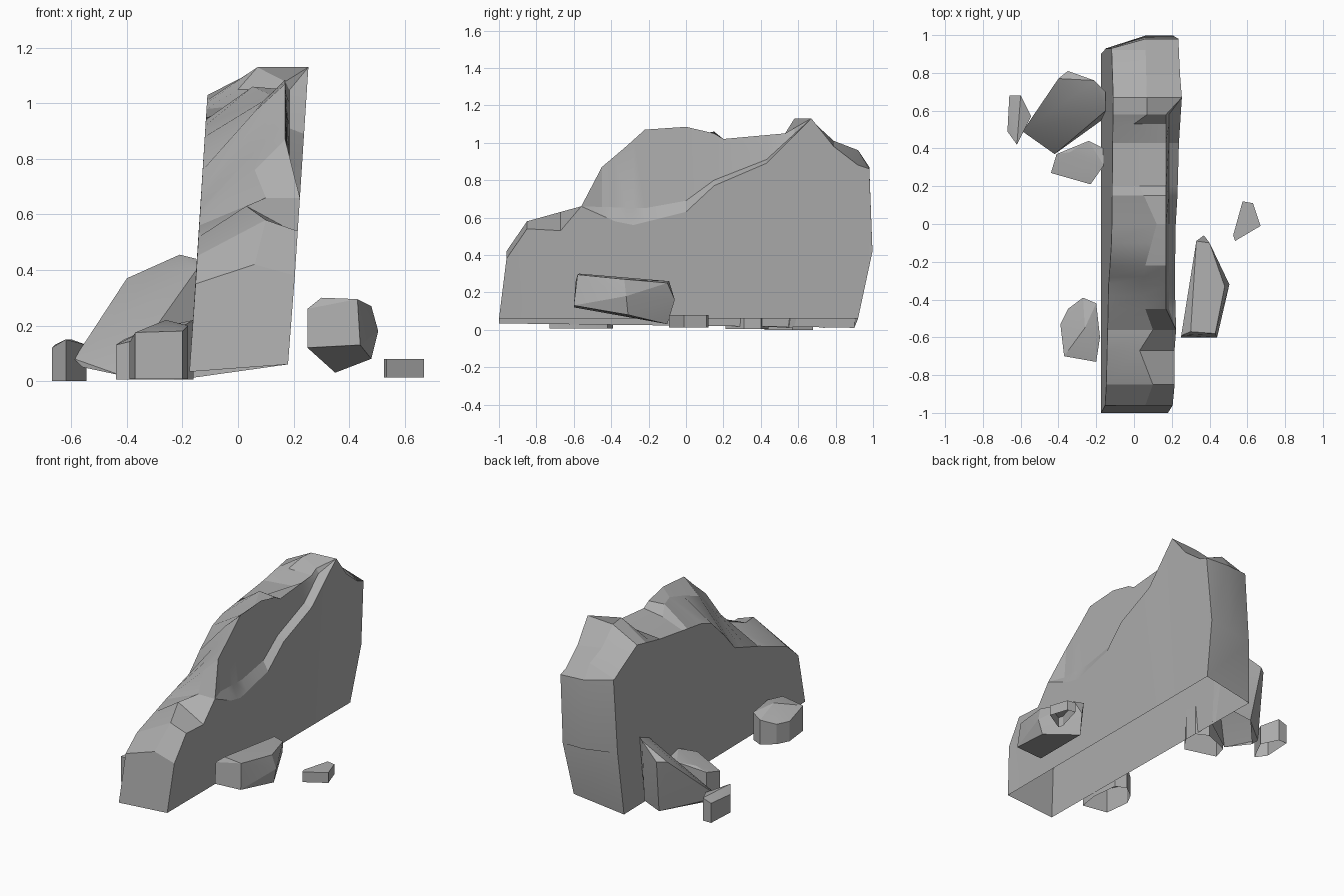
import bpy, bmesh, math

default_cube = bpy.data.objects.get("Cube")
if default_cube:
    bpy.data.objects.remove(default_cube, do_unlink=True)

stone = bpy.data.materials.new("grey_stone")
stone.use_nodes = True
stone_colour = (0.42, 0.42, 0.42, 1)
stone.diffuse_color = stone_colour
stone.node_tree.nodes["Principled BSDF"].inputs["Base Color"].default_value = stone_colour


def finish(name, mesh_builder, angle):
    """Turn a bmesh into a shaded stone object."""
    mesh = bpy.data.meshes.new(name)
    mesh_builder.to_mesh(mesh)
    mesh_builder.free()
    mesh.materials.append(stone)
    stone_object = bpy.data.objects.new(name, mesh)
    bpy.context.collection.objects.link(stone_object)
    bpy.ops.object.select_all(action='DESELECT')
    bpy.context.view_layer.objects.active = stone_object
    stone_object.select_set(True)
    bpy.ops.object.shade_smooth_by_angle(angle=math.radians(angle))
    stone_object.select_set(False)


def sample(profile, position):
    """Height of a broken-line profile at a position along the cliff."""
    for (start, low), (end, high) in zip(profile, profile[1:]):
        if position <= end:
            factor = max(0, (position - start) / (end - start))
            return low + (high - low) * factor
    return profile[-1][1]


# Cliff profiles, each a list of (y, height)
left_rim = [(-.96, .35), (-.85, .45), (-.56, .56), (-.32, .64), (-.22, .76), (-.1, .88),
            (0, .92), (.43, .98), (.67, 1.03), (.92, .9)]
ridge = [(-.96, .42), (-.85, .58), (-.67, .63), (-.56, .66), (-.45, .76), (-.32, .86),
         (-.22, .97), (-.1, 1.01), (0, 1.03), (.15, 1.06), (.2, 1), (.43, 1), (.53, 1.05),
         (.58, 1.13), (.67, 1.12), (.79, 1.01), (.92, .96), (.98, .87)]
right_rim = [(-.96, .38), (-.85, .54), (-.67, .53), (-.56, .66), (-.45, .87), (-.32, .98),
             (-.22, 1.07), (0, 1.085), (.15, 1.05), (.2, 1.02), (.53, 1.05), (.67, 1.13),
             (.79, .98), (.92, .88), (.98, .86)]
ledge_top = [(-.56, .66), (-.22, .65), (0, .69), (.15, .8), (.43, .91), (.67, 1.13)]
ledge_foot = [(-.56, .66), (-.38, .58), (-.28, .56), (0, .63), (.15, .77), (.43, .89), (.67, 1.13)]
ridge_offset = [(-.96, .06), (-.85, .1), (-.67, .03), (-.56, .1), (-.45, .06), (-.32, .04),
                (-.22, .06), (0, .12), (.2, .03), (.43, .1), (.53, 0), (.58, .07), (.98, .06)]


def left_x(height):
    return -.175 + .063 * height


def right_x(height):
    return .18 + .065 * height


def cliff_ring(y, flat_height=None):
    """One cross-section: left foot, left rim, ridge, right rim, ledge, right foot."""
    foot_y = -1 if y < -.95 else min(y, .92)
    left_y = min(y, .93)
    if flat_height is not None:
        rim = crest = edge = upper = lower = flat_height
    else:
        rim, crest, edge = (sample(line, y) for line in (left_rim, ridge, right_rim))
        upper, lower = edge, edge
        if -.56 < y < .67:
            upper, lower = sample(ledge_top, y), sample(ledge_foot, y)
    has_ledge = upper < edge
    inner = .17 if has_ledge else right_x(edge)
    inner_foot = .185 if has_ledge else right_x(upper)
    return [(left_x(0), min(foot_y, .9), .022 - .012 * y),
            (left_x(rim), left_y, rim),
            (sample(ridge_offset, y), y, crest),
            (inner, y, edge),
            (inner_foot, y, upper),
            (right_x(lower), y, lower),
            (right_x(0), foot_y, .06)]


# Main cliff shell lofted along its length, open underneath
cliff = bmesh.new()
stations = sorted({y for y, height in ridge + ledge_foot})
rings = [cliff_ring(y) for y in stations]
rings.append(cliff_ring(.997, flat_height=.42))
rings = [[cliff.verts.new(point) for point in ring] for ring in rings]
for ring, following in zip(rings, rings[1:]):
    for index in range(len(ring) - 1):
        after = index + 1
        cliff.faces.new((ring[index], following[index], following[after], ring[after]))
cliff.faces.new(reversed(rings[0]))
cliff.faces.new(rings[-1])
bmesh.ops.remove_doubles(cliff, verts=cliff.verts, dist=.001)
bmesh.ops.dissolve_degenerate(cliff, edges=cliff.edges, dist=.0005)
bmesh.ops.recalc_face_normals(cliff, faces=cliff.faces)
finish("cliff_slab", cliff, 18)


def rock(name, points, open_base=True):
    """Faceted boulder wrapped around a few corner points."""
    boulder = bmesh.new()
    corners = [boulder.verts.new(point) for point in points]
    hull = bmesh.ops.convex_hull(boulder, input=corners)
    spare = [item for item in hull["geom_interior"] if isinstance(item, bmesh.types.BMVert)]
    bmesh.ops.delete(boulder, geom=spare, context='VERTS')
    bmesh.ops.dissolve_limit(boulder, angle_limit=math.radians(4),
                             verts=boulder.verts, edges=boulder.edges)
    bmesh.ops.recalc_face_normals(boulder, faces=boulder.faces)
    if open_base:
        base = [face for face in boulder.faces if face.normal.z < -.8]
        bmesh.ops.delete(boulder, geom=base, context='FACES')
    finish(name, boulder, 20)


def block(name, outline, bottom):
    """Flat-sided stone from an outline of (x, y, top height)."""
    rock(name, outline + [(x, y, bottom) for x, y, top in outline])


# Loose stones on the right side
rock("right_boulder", [
    (.25, -.6, .12), (.25, -.59, .26), (.3, -.57, .3), (.43, -.58, .295), (.44, -.6, .13),
    (.505, -.32, .18), (.48, -.33, .27), (.48, -.31, .08), (.33, -.09, .26), (.4, -.1, .25),
    (.37, -.06, .16), (.35, -.1, .03)], open_base=False)
block("right_pebble", [
    (.525, -.06, .08), (.535, -.09, .08), (.67, -.01, .08), (.63, .11, .08), (.575, .12, .08)], .012)

# Loose stones on the left side
block("left_front_stone", [
    (-.39, -.53, .14), (-.37, -.7, .175), (-.2, -.73, .18), (-.18, -.6, .2), (-.2, -.42, .19),
    (-.27, -.39, .17), (-.35, -.45, .14), (-.26, -.55, .22)], .008)
block("left_middle_stone", [
    (-.44, .27, .13), (-.41, .37, .15), (-.34, .38, .18), (-.24, .44, .2), (-.16, .4, .2),
    (-.16, .31, .22), (-.23, .21, .18)], .005)
rock("left_leaning_boulder", [
    (-.59, .49, .08), (-.56, .47, .05), (-.42, .37, .02), (-.4, .77, .37), (-.35, .81, .37),
    (-.29, .7, .4), (-.21, .76, .455), (-.15, .7, .44), (-.15, .6, .4), (-.2, .58, .32),
    (-.32, .74, .01), (-.2, .72, .04), (-.17, .55, .01)])
block("left_outer_pebble", [
    (-.67, .49, .12), (-.66, .68, .13), (-.6, .68, .15), (-.545, .57, .13), (-.62, .42, .15)], 0)
